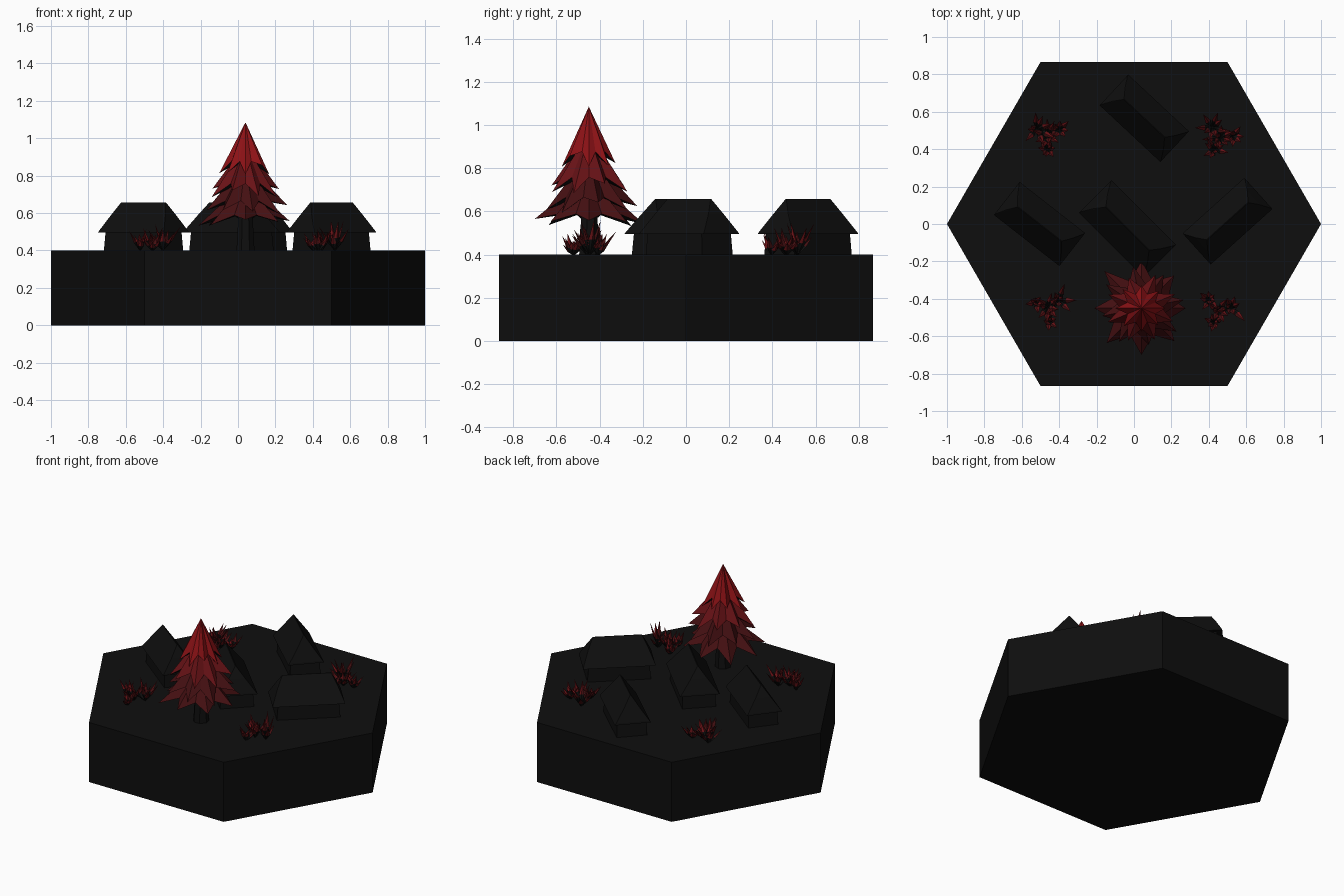
import bpy, bmesh, math, random
from mathutils import Vector, Matrix

random.seed(4)
if "Cube" in bpy.data.objects:
    bpy.data.objects.remove(bpy.data.objects["Cube"])


def material(name, r, g, b):
    m = bpy.data.materials.new(name)
    m.use_nodes = True
    m.diffuse_color = (r, g, b, 1)
    m.node_tree.nodes["Principled BSDF"].inputs["Base Color"].default_value = (r, g, b, 1)
    return m


black = material("near black", .0045, .0045, .0045)
bright = material("bright red", .27, .006, .008)
mid = material("mid red", .14, .006, .008)
dark = material("dark red", .06, .005, .006)


def make(name, bm, mats):
    bmesh.ops.recalc_face_normals(bm, faces=bm.faces[:])
    mesh = bpy.data.meshes.new(name)
    bm.to_mesh(mesh)
    bm.free()
    for m in mats:
        mesh.materials.append(m)
    ob = bpy.data.objects.new(name, mesh)
    bpy.context.collection.objects.link(ob)
    return ob


def hull(name, points, mats):
    bm = bmesh.new()
    for p in points:
        bm.verts.new(p)
    bmesh.ops.convex_hull(bm, input=bm.verts[:])
    return make(name, bm, mats)


def rectangle(a, b, z):
    return [(sx * a, sy * b, z) for sx in (-1, 1) for sy in (-1, 1)]


# Hexagonal ground block
GROUND = .4
bpy.ops.mesh.primitive_cylinder_add(vertices=6, radius=1, depth=GROUND,
                                    location=(0, 0, GROUND / 2),
                                    rotation=(0, 0, math.radians(30)))
base = bpy.context.object
base.name = "ground_block"
base.data.materials.append(black)


# Cottages: tapered walls under a half-hipped roof
def cottage(name, x, y, angle, scale=1):
    walls = hull(name + "_walls", rectangle(.195, .095, 0) + rectangle(.185, .09, .12), [black])
    roof = hull(name + "_roof", rectangle(.222, .112, .095) + rectangle(.22, .105, .105)
                + rectangle(.185, .047, .188) + rectangle(.15, .002, .257), [black])
    for ob in (walls, roof):
        ob.location = (x, y, GROUND)
        ob.rotation_euler.z = math.radians(angle)
        ob.scale = (scale, scale, 1)


cottage("left_cottage", -.505, 0, -38)
cottage("right_cottage", .5, .015, 42)
cottage("back_cottage", .055, .565, -43)
cottage("middle_cottage", -.035, -.025, -45, 1.1)

# Conifer: trunk and overlapping star-shaped skirts
TREE = Vector((.04, -.45, 0))
bpy.ops.mesh.primitive_cone_add(vertices=7, radius1=.05, radius2=.03, depth=.35,
                                location=TREE + Vector((0, 0, .565)))
trunk = bpy.context.object
trunk.name = "tree_trunk"
trunk.data.materials.append(black)


def skirt(name, top, rim, radius, turn, mat):
    bm = bmesh.new()
    tips = 8
    apex = bm.verts.new(TREE + Vector((0, 0, top)))
    hollow = bm.verts.new(TREE + Vector((0, 0, rim + .3 * (top - rim))))
    ring = []
    for i in range(tips * 2):
        a = math.pi * (i + turn) / tips
        outer = i % 2 == 0
        r = radius * (random.uniform(.9, 1.08) if outer else .6)
        z = rim + (random.uniform(-.01, .05) if outer else .24 * (top - rim))
        ring.append(bm.verts.new(TREE + Vector((r * math.cos(a), r * math.sin(a), z))))
    for i, v in enumerate(ring):
        w = ring[(i + 1) % len(ring)]
        bm.faces.new((apex, v, w))
        bm.faces.new((hollow, w, v)).material_index = 1
    make(name, bm, [mat, black])


skirt("tree_skirt_1", 1.085, .81, .135, 0, bright)
skirt("tree_skirt_2", .97, .69, .185, 1, mid)
skirt("tree_skirt_3", .87, .6, .215, .5, dark)
skirt("tree_skirt_4", .77, .53, .26, 0, dark)


# Shrubs: small tufts of pointed blades, darker at the root
def blade(bm, root, direction, length, width):
    turn = direction.to_track_quat('Z', 'Y').to_matrix().to_4x4()
    place = Matrix.Translation(root) @ turn

    def v(x, y, z):
        return bm.verts.new(place @ Vector((x, y, z)))

    bottom, tip = v(0, 0, 0), v(0, 0, length)
    waist = [v(sx * width, sy * width * .5, length * .45)
             for sx, sy in ((1, 0), (0, 1), (-1, 0), (0, -1))]
    for i in range(4):
        p, q = waist[i], waist[(i + 1) % 4]
        bm.faces.new((bottom, p, q)).material_index = 1
        bm.faces.new((p, tip, q)).material_index = 2 if i % 2 else 0


def shrub(name, x, y, turn):
    bm = bmesh.new()
    for k in range(4):
        a = turn + math.tau * k / 3
        r = .07 if k < 3 else 0
        root = Vector((x + r * math.cos(a), y + r * math.sin(a), GROUND - .005))
        size = (.17, .12, .11, .14)[k]
        for i in range(8):
            b = a + math.tau * i / 8 + random.uniform(-.25, .25)
            lean = random.uniform(.25, 1.0)
            way = Vector((math.cos(b) * lean, math.sin(b) * lean, 1)).normalized()
            blade(bm, root, way, size * random.uniform(.6, 1.05), .016)
    make(name, bm, [mid, black, dark])


shrub("front_right_shrub", -.46, -.45, .6)
shrub("front_left_shrub", .45, -.46, .2)
shrub("back_left_shrub", .46, .46, 2.2)
shrub("back_right_shrub", -.46, .47, 2.6)
